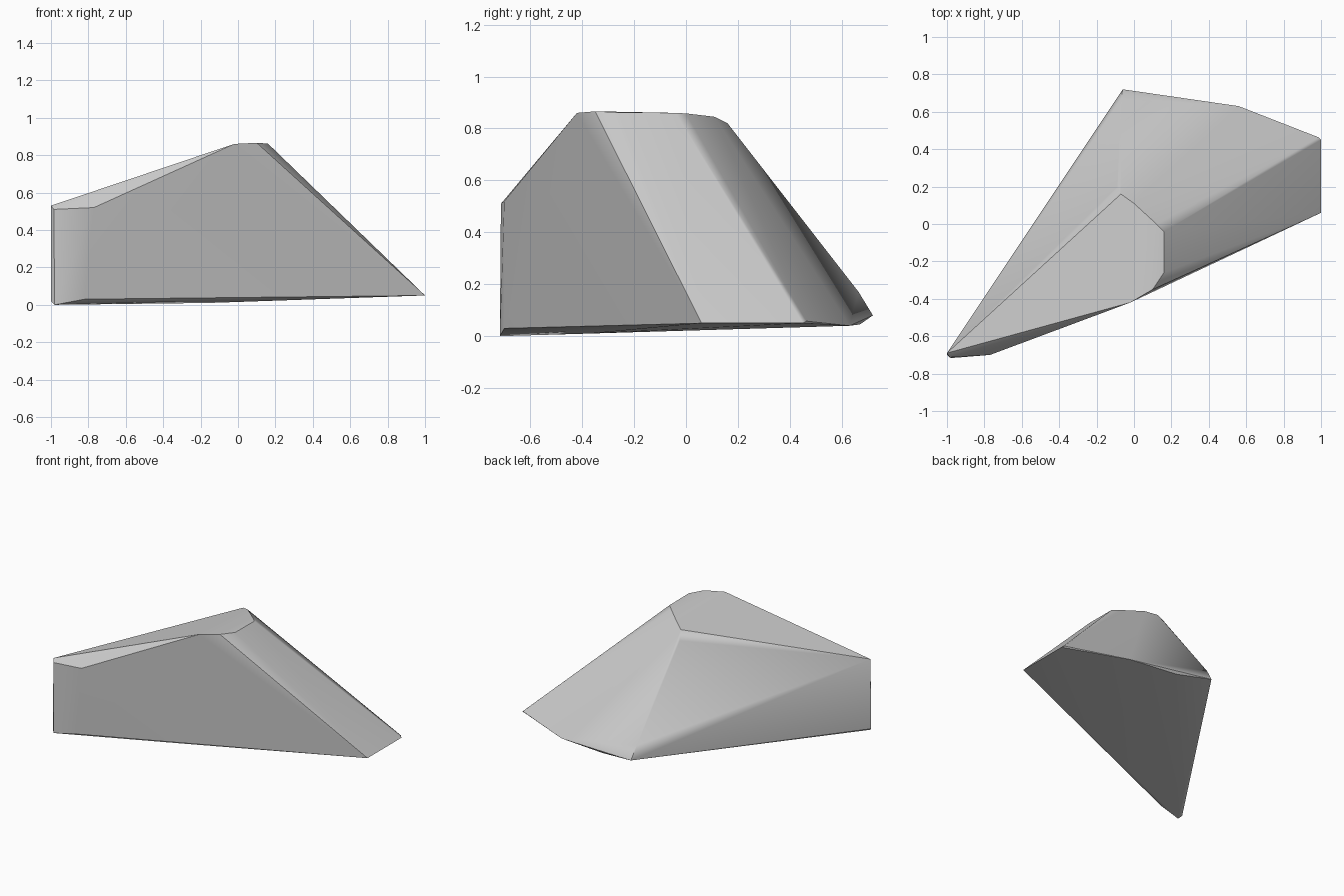
import bpy
import bmesh
from math import radians

cube = bpy.data.objects.get("Cube")
if cube:
    bpy.data.objects.remove(cube, do_unlink=True)

stone = bpy.data.materials.new("stone_grey")
stone.use_nodes = True
colour = (0.6, 0.6, 0.6, 1)
stone.diffuse_color = colour
stone.node_tree.nodes["Principled BSDF"].inputs["Base Color"].default_value = colour

# Corners of the underside, with its slight rise towards the far end
base = [(-1, -.70, .02), (-.98, -.717, 0), (-.82, -.70, .03), (-.15, -.37, .01),
        (1, .06, .05), (1, .45, .05), (.56, .63, .04), (.2, .67, .045), (-.06, .72, .08)]
# Tall narrow end
end = [(-1, -.69, .53), (-.985, -.713, .51), (-.77, -.70, .52)]
# Rim of the sloping top
top = [(-.02, -.42, .86), (.1, -.35, .866), (.16, -.26, .862), (.16, -.04, .86),
       (.12, 0, .858), (0, .11, .845), (-.07, .16, .82)]
# Back ridge and the softened far corner
ridge = [(-.09, .2, .76), (-.07, .665, .17), (.985, .464, .058)]

# Wrap the corners into one faceted boulder
bm = bmesh.new()
for point in base + end + top + ridge:
    bm.verts.new(point)
hull = bmesh.ops.convex_hull(bm, input=bm.verts)
loose = {v for v in hull["geom_interior"] + hull["geom_unused"]
         if isinstance(v, bmesh.types.BMVert)}
bmesh.ops.delete(bm, geom=list(loose), context="VERTS")
bmesh.ops.dissolve_limit(bm, angle_limit=radians(2), verts=bm.verts, edges=bm.edges)
bmesh.ops.recalc_face_normals(bm, faces=bm.faces)
mesh = bpy.data.meshes.new("boulder")
bm.to_mesh(mesh)
bm.free()
mesh.materials.append(stone)

boulder = bpy.data.objects.new("boulder", mesh)
bpy.context.collection.objects.link(boulder)
bpy.ops.object.select_all(action="DESELECT")
boulder.select_set(True)
bpy.context.view_layer.objects.active = boulder
bpy.ops.object.shade_smooth_by_angle(angle=radians(32))

# Keep the broad faces flat and blend only across the soft corners
blend = boulder.modifiers.new("soft_corners", "WEIGHTED_NORMAL")
blend.keep_sharp = True
